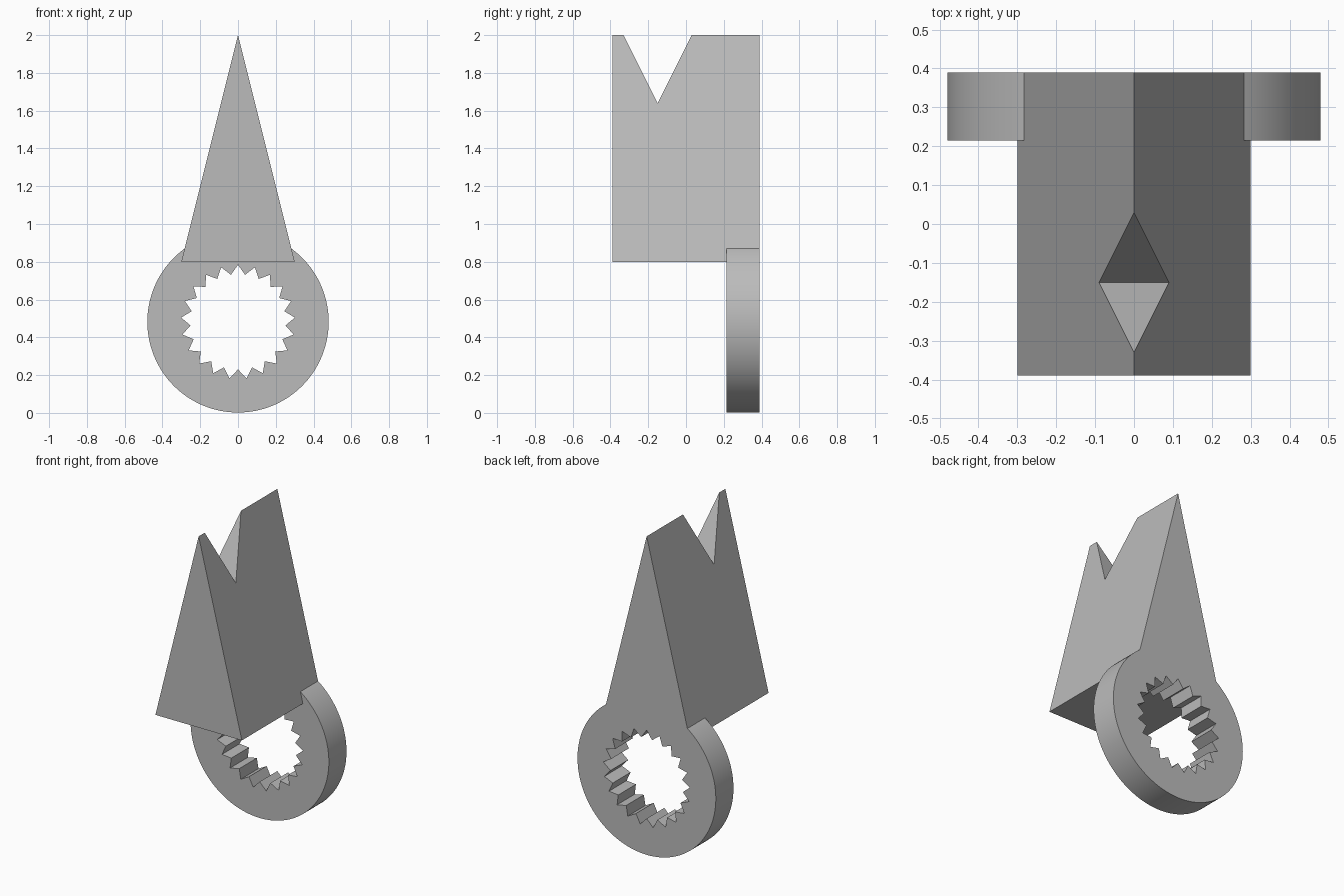
import bpy, bmesh
from math import sin, cos, pi
from mathutils import Vector

cube = bpy.data.objects.get("Cube")
if cube:
    bpy.data.objects.remove(cube)

BACK = 0.39
RING_Z = 0.482
TEETH = 21

grey = bpy.data.materials.new("plain grey")
grey.use_nodes = True
grey.diffuse_color = (0.5, 0.5, 0.5, 1)
grey.node_tree.nodes["Principled BSDF"].inputs["Base Color"].default_value = (0.5, 0.5, 0.5, 1)


def prism(name, points, depth):
    """Extrude a closed outline of 3D points along a depth vector."""
    bm = bmesh.new()
    face = bm.faces.new([bm.verts.new(p) for p in points])
    new = bmesh.ops.extrude_face_region(bm, geom=[face])["geom"]
    moved = [v for v in new if isinstance(v, bmesh.types.BMVert)]
    bmesh.ops.translate(bm, verts=moved, vec=Vector(depth))
    bmesh.ops.recalc_face_normals(bm, faces=bm.faces)
    mesh = bpy.data.meshes.new(name)
    bm.to_mesh(mesh)
    bm.free()
    mesh.materials.append(grey)
    obj = bpy.data.objects.new(name, mesh)
    bpy.context.collection.objects.link(obj)
    return obj


def circle(y, count, radius):
    """Outline around the ring centre; radius is a function of the step."""
    return [(radius(i) * sin(2 * pi * i / count), y,
             RING_Z + radius(i) * cos(2 * pi * i / count)) for i in range(count)]


def combine(target, tool, operation):
    """Apply a boolean and remove the tool object."""
    mod = target.modifiers.new("combine", "BOOLEAN")
    mod.operation, mod.object, mod.solver = operation, tool, "EXACT"
    bpy.context.view_layer.objects.active = target
    bpy.ops.object.modifier_apply(modifier=mod.name)
    bpy.data.objects.remove(tool)


# Tapered wedge with a V notch across its ridge
wedge = prism("notched_wedge_with_ring",
              [(-0.3, -BACK, 0.8), (0.3, -BACK, 0.8), (0, -BACK, 2)], (0, 2 * BACK, 0))
notch = prism("notch_cutter",
              [(-0.5, -0.15, 1.64), (-0.5, 0.13, 2.2), (-0.5, -0.43, 2.2)], (1, 0, 0))
combine(wedge, notch, "DIFFERENCE")

# Round ring with a toothed hole
ring = prism("toothed_ring", circle(0.215, 128, lambda i: 0.48), (0, BACK - 0.215, 0))
hole = prism("hole_cutter",
             circle(0.1, 2 * TEETH, lambda i: 0.252 if i % 2 else 0.302), (0, 0.5, 0))
combine(ring, hole, "DIFFERENCE")

# Fuse both parts flush at the back
combine(wedge, ring, "UNION")
bpy.ops.object.select_all(action="DESELECT")
wedge.select_set(True)
bpy.context.view_layer.objects.active = wedge
bpy.ops.object.shade_smooth_by_angle(angle=pi / 9)
